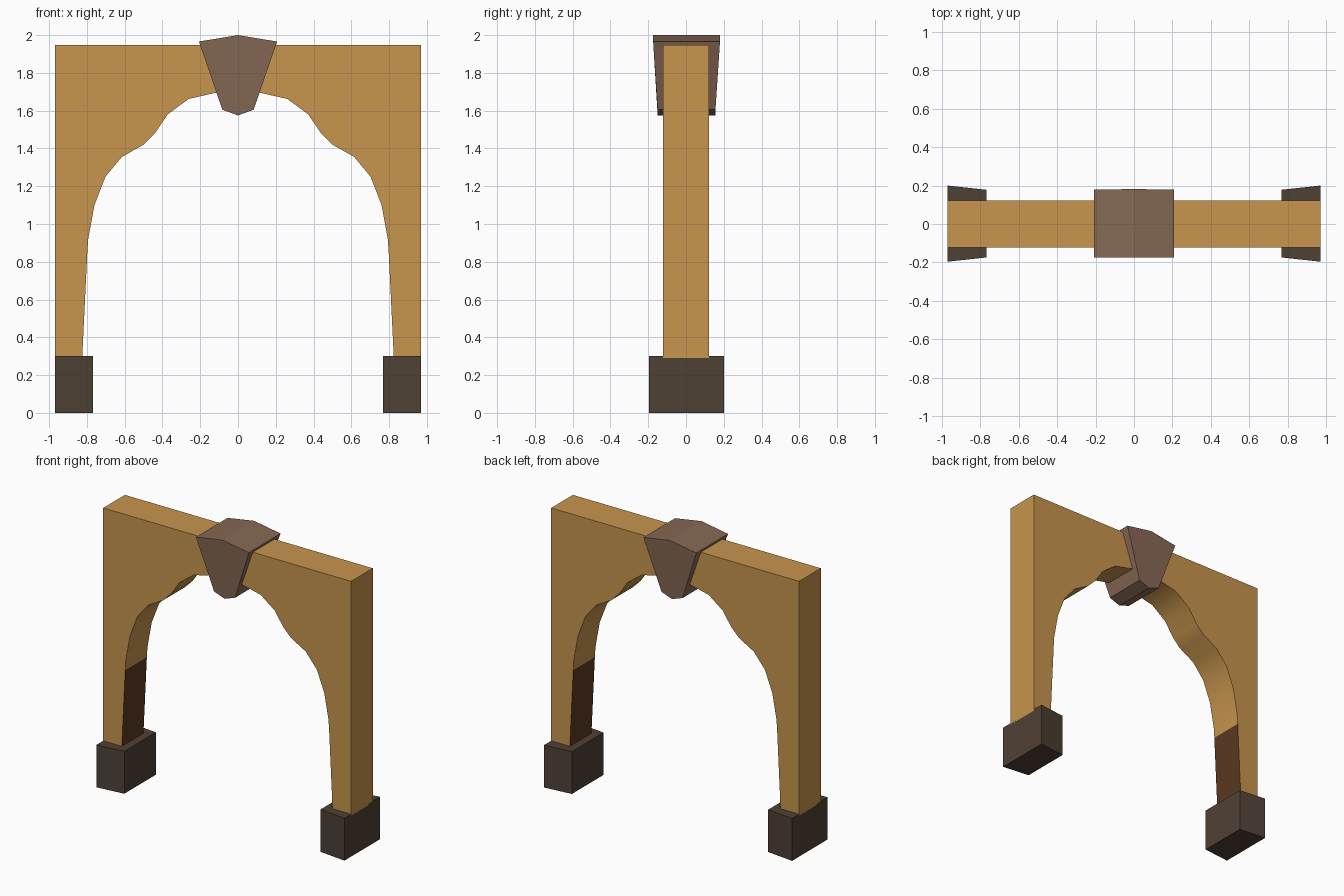
import bpy, bmesh, math

if "Cube" in bpy.data.objects:
    bpy.data.objects.remove(bpy.data.objects["Cube"])


def material(name, rgb):
    """Flat colour from sRGB 0-255 values."""
    m = bpy.data.materials.new(name)
    lin = [((c / 255 + 0.055) / 1.055) ** 2.4 for c in rgb]
    m.diffuse_color = (*lin, 1)
    m.use_nodes = True
    m.node_tree.nodes["Principled BSDF"].inputs["Base Color"].default_value = m.diffuse_color
    return m


AMBER = material("amber wood", (199, 149, 77))
UMBER = material("dark umber", (90, 56, 34))
TAUPE = material("taupe keystone", (135, 105, 85))
STONE = material("dark stone", (79, 65, 53))


def prism(name, points, mats, y_mid=0.0):
    """Closed solid from front outline points (x, z, half depth)."""
    bm = bmesh.new()
    front = [bm.verts.new((x, y_mid - d, z)) for x, z, d in points]
    back = [bm.verts.new((x, y_mid + d, z)) for x, z, d in points]
    bm.faces.new(front)
    bm.faces.new(back[::-1])
    n = len(points)
    for i in range(n):
        j = (i + 1) % n
        bm.faces.new((front[i], back[i], back[j], front[j]))
    bmesh.ops.recalc_face_normals(bm, faces=bm.faces)
    mesh = bpy.data.meshes.new(name)
    bm.to_mesh(mesh)
    bm.free()
    for m in mats:
        mesh.materials.append(m)
    ob = bpy.data.objects.new(name, mesh)
    bpy.context.collection.objects.link(ob)
    return ob


# Arch: right half of the inner curve, bottom to crown, then mirrored
inner = [(0.825, 0.29), (0.798, 0.845), (0.793, 0.92), (0.76, 1.10),
         (0.702, 1.25), (0.615, 1.355), (0.50, 1.42), (0.44, 1.48),
         (0.372, 1.58), (0.262, 1.662), (0.117, 1.695)]
half = [(0.97, 1.947), (0.97, 0.29)] + inner
outline = half + [(-x, z) for x, z in reversed(half)]
arch = prism("arch", [(x, z, 0.121) for x, z in outline], [AMBER, UMBER])
# Dark inner faces on the lower legs
for p in arch.data.polygons:
    c = p.center
    if abs(p.normal.x) > 0.9 and abs(c.x) < 0.9 and c.z < 0.84:
        p.material_index = 1
    p.use_smooth = True
arch.data.set_sharp_from_angle(angle=math.radians(35))

# Keystone: wedge, deeper at the top
wedge = [(0, 2.0, 0.178), (0.207, 1.966, 0.177), (0.083, 1.605, 0.153),
         (0, 1.575, 0.153), (-0.083, 1.605, 0.153), (-0.207, 1.966, 0.177)]
prism("keystone", wedge, [TAUPE], 0.003)

# Foot blocks: a little deeper on the outer side
for side, name in ((1, "right_foot_block"), (-1, "left_foot_block")):
    block = [(0.97, 0, 0.198), (0.97, 0.3, 0.198),
             (0.768, 0.3, 0.176), (0.768, 0, 0.176)]
    prism(name, [(side * x, z, d) for x, z, d in block], [STONE], 0.002)
